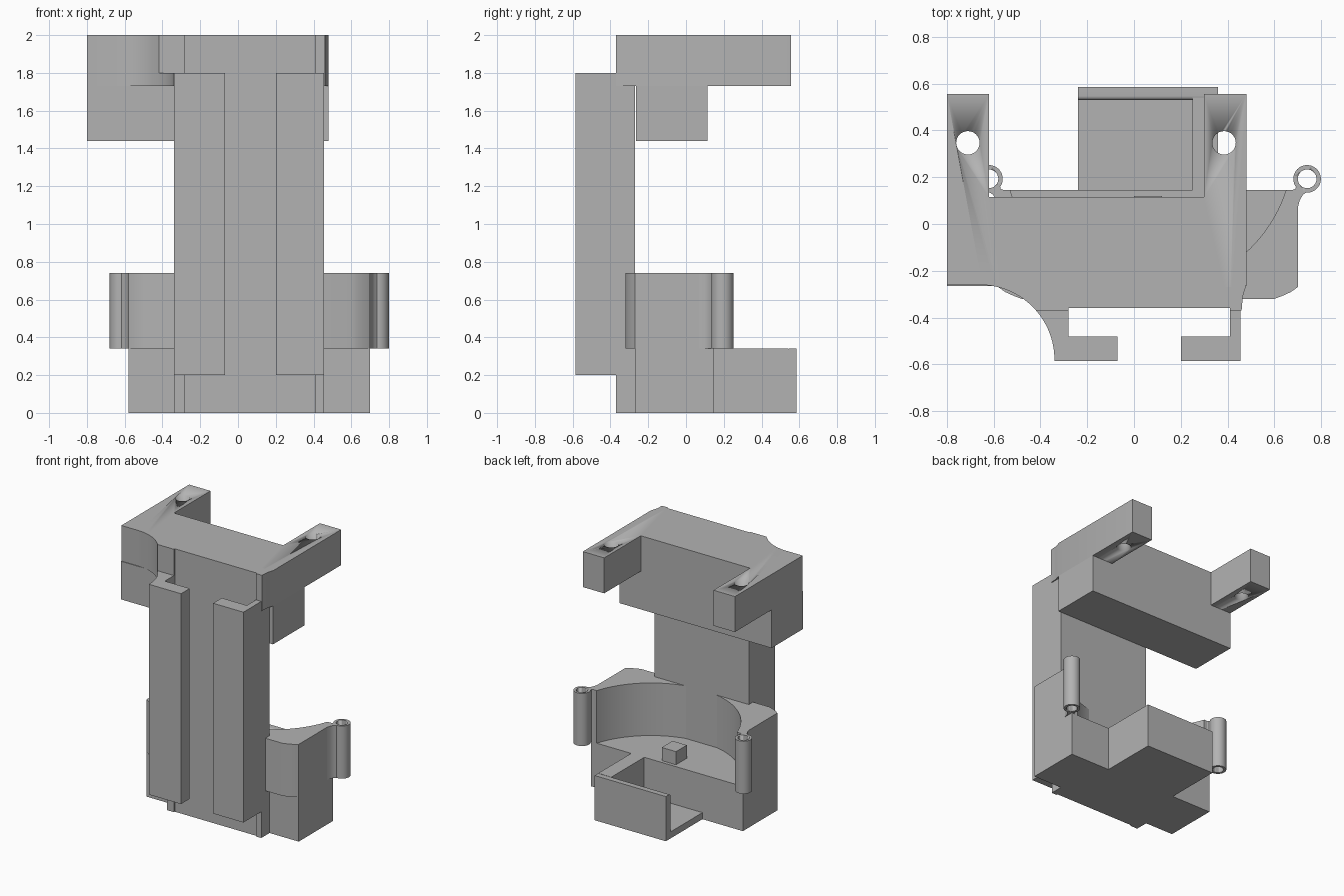
import bpy
import bmesh
from math import sin, cos, pi, asin
from mathutils import Matrix

cube = bpy.data.objects.get("Cube")
if cube:
    bpy.data.objects.remove(cube, do_unlink=True)

grey = bpy.data.materials.new("plain grey")
grey.use_nodes = True
GREY = (0.45, 0.45, 0.45, 1)
grey.diffuse_color = GREY
grey.node_tree.nodes["Principled BSDF"].inputs["Base Color"].default_value = GREY

MID = 0.06  # symmetry plane of the base


def flip(points):
    return [(2 * MID - x, y) for x, y in reversed(points)]


def arc(cx, cy, r, a, b, n=24):
    return [(cx + r * cos(a + (b - a) * i / n), cy + r * sin(a + (b - a) * i / n))
            for i in range(n + 1)]


def prism(name, outline, z0, z1, matrix=None):
    """Extrude a flat outline from z0 to z1."""
    bm = bmesh.new()
    face = bm.faces.new([bm.verts.new((x, y, z0)) for x, y in outline])
    top = bmesh.ops.extrude_face_region(bm, geom=[face])["geom"]
    moved = [v for v in top if isinstance(v, bmesh.types.BMVert)]
    bmesh.ops.translate(bm, verts=moved, vec=(0, 0, z1 - z0))
    if matrix:
        bm.transform(matrix)
    bmesh.ops.recalc_face_normals(bm, faces=bm.faces)
    mesh = bpy.data.meshes.new(name)
    bm.to_mesh(mesh)
    bm.free()
    mesh.materials.append(grey)
    obj = bpy.data.objects.new(name, mesh)
    bpy.context.collection.objects.link(obj)
    bpy.ops.object.select_all(action='DESELECT')
    obj.select_set(True)
    bpy.context.view_layer.objects.active = obj
    bpy.ops.object.shade_smooth_by_angle(angle=0.5)
    return obj


def box(name, x0, x1, y0, y1, z0, z1):
    return prism(name, [(x0, y0), (x1, y0), (x1, y1), (x0, y1)], z0, z1)


def circle(cx, cy, r):
    return arc(cx, cy, r, 0, 2 * pi, 32)[:-1]


def drill(obj, x, y, r, z0, z1):
    cutter = prism(obj.name + "_hole_cutter", circle(x, y, r), z0 - 0.05, z1 + 0.05)
    cutter.hide_render = True
    cutter.hide_viewport = True
    cutter.display_type = 'WIRE'
    mod = obj.modifiers.new("hole", 'BOOLEAN')
    mod.operation = 'DIFFERENCE'
    mod.solver = 'EXACT'
    mod.object = cutter


# Column plate, slightly thicker along both edges
LEFT, RIGHT = -0.34, 0.455
prism("column", [(LEFT, -0.27), (LEFT, -0.37), (-0.28, -0.37), (-0.28, -0.36),
                 (0.41, -0.36), (0.41, -0.37), (RIGHT, -0.37), (RIGHT, -0.27)], 0, 2)

# Hooked rails on the front of the column
prism("right_rail", [(LEFT, -0.37), (LEFT, -0.585), (-0.07, -0.585), (-0.07, -0.48),
                     (-0.28, -0.48), (-0.28, -0.36)], 0.2, 1.8)
prism("left_rail", [(RIGHT, -0.37), (RIGHT, -0.585), (0.2, -0.585), (0.2, -0.48),
                    (0.41, -0.48), (0.41, -0.36)], 0.2, 1.8)

# Upper bracket: forked plate with a scooped corner over a plain block
turn = asin(0.21 / 0.32)
scoop = arc(-0.66, -0.58, 0.32, pi / 2, turn)
fork = prism("bracket_fork", [(-0.8, -0.26)] + scoop + [
    (-0.28, -0.37), (-0.28, -0.36), (0.41, -0.36), (0.41, -0.37), (0.46, -0.37),
    (0.465, -0.31), (0.48, -0.26), (0.48, 0.555), (0.3, 0.555), (0.3, 0.115),
    (-0.62, 0.115), (-0.62, 0.555), (-0.8, 0.555)], 1.73, 2)
for hole_x in (-0.71, 0.385):
    drill(fork, hole_x, 0.347, 0.05, 1.73, 2)
box("bracket_block", -0.8, 0.48, -0.265, 0.115, 1.44, 1.73)
prism("bracket_flare", arc(-0.66, -0.58, 0.32, turn, 0, 12) + [(-0.339, -0.37)], 1.73, 1.8)

# Base with the curved basin wall standing on it
box("base", -0.58, 0.70, -0.27, 0.145, 0, 0.34)
shoulder = [(0.60, -0.32), (0.635, -0.307), (0.67, -0.291), (0.70, -0.27), (0.70, 0.145)]
half = asin(0.59 / 0.62)
basin = arc(MID, 0.336, 0.62, -pi / 2 + half, -pi / 2 - half, 48)
prism("basin_wall", flip(shoulder) + shoulder + basin, 0.34, 0.74)
box("locating_block", 0.0, 0.12, -0.01, 0.12, 0.34, 0.44)

# Hollow posts and the webs joining them to the basin wall
web = [(0.66, 0.14), (0.70, 0.07), (0.708, 0.1), (0.722, 0.125), (0.745, 0.14),
       (0.715, 0.15), (0.695, 0.175), (0.69, 0.15)]
for side, post_x, outline in (("left", 0.74, web), ("right", 2 * MID - 0.74, flip(web))):
    post = prism(side + "_post", circle(post_x, 0.193, 0.059), 0.34, 0.74)
    drill(post, post_x, 0.193, 0.04, 0.34, 0.74)
    prism(side + "_post_web", outline, 0.34, 0.74)

# Rear tray, open at one end; its back wall has a rounded inner lip
along_x = Matrix(((0, 0, 1, 0), (1, 0, 0, 0), (0, 1, 0, 0), (0, 0, 0, 1)))
lip = arc(0.547, 0.323, 0.017, pi, pi / 2, 6)
prism("tray", [(0.145, 0), (0.145, 0.05), (0.53, 0.05)] + lip + [(0.585, 0.34), (0.585, 0)],
      -0.24, 0.36, along_x)
box("tray_end_wall", 0.25, 0.36, 0.145, 0.54, 0.05, 0.34)
